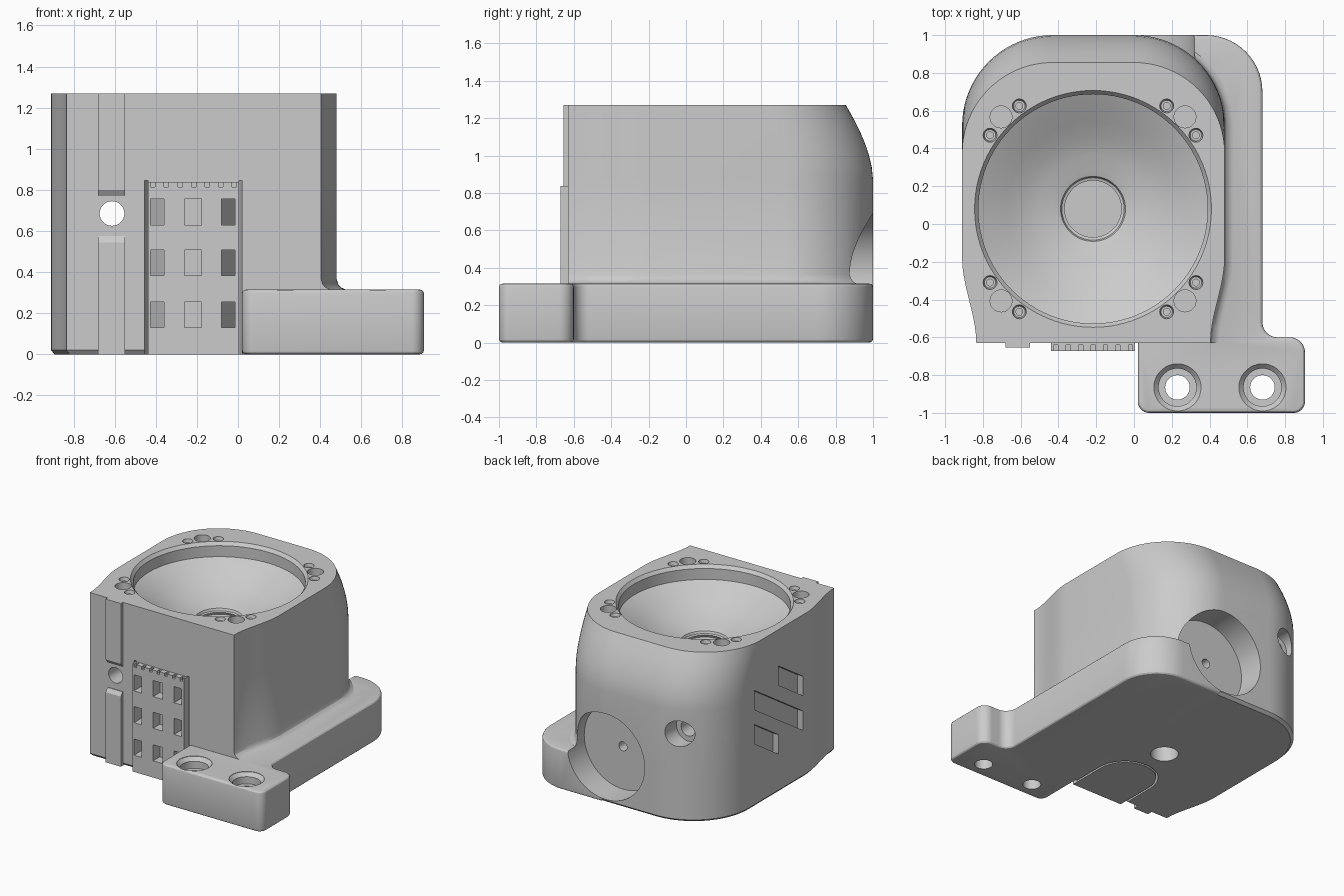
import bpy, bmesh, math
from mathutils import Vector

cube = bpy.data.objects.get("Cube")
if cube:
    bpy.data.objects.remove(cube, do_unlink=True)

grey = bpy.data.materials.new("plain grey")
grey.use_nodes = True
colour = (0.6, 0.6, 0.6, 1)
grey.diffuse_color = colour
grey.node_tree.nodes["Principled BSDF"].inputs["Base Color"].default_value = colour

HX, HY = -0.217, 0.08      # horn centre
AXES = {"x": lambda a, b, h: (h, a, b),
        "y": lambda a, b, h: (a, h, b),
        "z": lambda a, b, h: (a, b, h)}


def loft(bm, rings):
    """Skin equal-length rings of points and cap both ends."""
    loops = [[bm.verts.new(p) for p in ring] for ring in rings]
    n = len(loops[0])
    for low, high in zip(loops, loops[1:]):
        for i in range(n):
            j = (i + 1) % n
            bm.faces.new((low[i], low[j], high[j], high[i]))
    bm.faces.new(loops[0][::-1])
    bm.faces.new(loops[-1])


def prism(bm, pts, lo, hi, axis="z"):
    loft(bm, [[AXES[axis](a, b, h) for a, b in pts] for h in (lo, hi)])


def box(bm, x0, x1, y0, y1, z0, z1):
    prism(bm, [(x0, y0), (x1, y0), (x1, y1), (x0, y1)], z0, z1)


def lathe(bm, a, b, profile, axis="z", n=48):
    """Turn (radius, height) steps around an axis through (a, b)."""
    ang = [math.tau * i / n for i in range(n)]
    loft(bm, [[AXES[axis](a + r * math.cos(t), b + r * math.sin(t), h) for t in ang]
              for r, h in profile])


def rounded(corners, n=14):
    """Outline from (x, y, radius) corners."""
    out = []
    for i, (x, y, r) in enumerate(corners):
        p = Vector((x, y))
        if r == 0:
            out.append(p)
            continue
        u = (Vector(corners[i - 1][:2]) - p).normalized()
        v = (Vector(corners[(i + 1) % len(corners)][:2]) - p).normalized()
        half = u.angle(v) / 2
        t = r / math.tan(half)
        c = p + (u + v).normalized() * (r / math.sin(half))
        a, b = (p + u * t - c).normalized(), (p + v * t - c).normalized()
        out += [c + a.slerp(b, k / n) * r for k in range(n + 1)]
    return out


def make(name, bm):
    bmesh.ops.recalc_face_normals(bm, faces=bm.faces)
    me = bpy.data.meshes.new(name)
    bm.to_mesh(me)
    bm.free()
    me.materials.append(grey)
    ob = bpy.data.objects.new(name, me)
    bpy.context.scene.collection.objects.link(ob)
    return ob


def apply(ob, mod):
    bpy.context.view_layer.objects.active = ob
    bpy.ops.object.modifier_apply(modifier=mod.name)


def boolean(ob, other, operation):
    mod = ob.modifiers.new(operation, "BOOLEAN")
    mod.operation, mod.object, mod.solver = operation, other, "EXACT"
    apply(ob, mod)
    bpy.data.objects.remove(other, do_unlink=True)


# Housing: waisted front, round back corners, back leaning in at the top
side = []
for k in range(11):
    t = k / 10
    side.append((0.075 * t * t * (3 - 2 * t), -0.63 + 0.45 * t))
outline = [Vector((0.405 + d, y)) for d, y in side]
outline += rounded([(0.48, -0.18, 0), (0.48, 1, 0.48), (-0.91, 1, 0.48), (-0.91, -0.18, 0)], 20)[1:-1]
outline += [Vector((-0.835 - d, y)) for d, y in reversed(side)]


def housing_ring(z, lean, skirt, shrink):
    ring = []
    for p in outline:
        x = p.x + skirt * min(max(p.x / 0.3, 0), 1)
        y = p.y - (lean if p.y > 0.5 else 0)
        ring.append((HX + (x - HX) * (1 - shrink), HY + (y - HY) * (1 - shrink), z))
    return ring


bm = bmesh.new()
loft(bm, [housing_ring(*level) for level in (
    (0, 0, 0.045, 0.025), (0.02, 0, 0.045, 0), (0.315, 0, 0.045, 0), (0.325, 0, 0.022, 0),
    (0.34, 0, 0.008, 0), (0.365, 0, 0, 0), (0.87, 0, 0, 0), (0.94, 0.007, 0, 0),
    (1.01, 0.024, 0, 0), (1.07, 0.045, 0, 0), (1.13, 0.07, 0, 0), (1.19, 0.1, 0, 0),
    (1.27, 0.145, 0, 0))])
housing = make("speaker_housing", bm)

# Mounting flange with its foot
bm = bmesh.new()
prism(bm, rounded([(0.02, -1, 0.06), (0.905, -1, 0.06), (0.905, -0.6, 0.08), (0.68, -0.6, 0.08),
                   (0.68, 1, 0.3), (0.02, 1, 0)]), 0, 0.315)
flange = make("mounting_flange", bm)
bevel = flange.modifiers.new("edge", "BEVEL")
bevel.width, bevel.segments, bevel.limit_method, bevel.angle_limit = 0.02, 3, "ANGLE", 0.8
apply(flange, bevel)
boolean(housing, flange, "UNION")

# Front rails with sloped ends, and the connector block
bm = bmesh.new()
for z_end, z_slope, z_far in ((0, 0.545, 0.575), (1.27, 0.8, 0.77)):
    prism(bm, [(-0.6, z_end), (-0.655, z_end), (-0.655, z_slope), (-0.635, z_far), (-0.6, z_far)],
          -0.68, -0.55, "x")
box(bm, -0.44, 0.005, -0.672, -0.58, 0, 0.838)
boolean(housing, make("front_details", bm), "UNION")

# All recesses
bm = bmesh.new()
# horn mouth, bowl and threaded throat
horn = [(0.627, 1.3), (0.627, 1.27), (0.607, 1.245), (0.607, 1.16), (0.54, 1.125), (0.46, 1.078),
        (0.37, 1.028), (0.28, 0.992), (0.21, 0.975), (0.172, 0.962), (0.165, 0.945), (0.15, 0.94)]
for k in range(4):
    z = 0.92 - 0.04 * k
    horn += [(0.16, z), (0.15, z - 0.02)]
lathe(bm, HX, HY, horn + [(0.15, 0.74)], n=96)
# screw holes in the four top corners
for sx in (-1, 1):
    for sy in (-1, 1):
        lathe(bm, HX + sx * 0.487, HY + sy * 0.487, [(0.058, 1.3), (0.058, 1.19)], n=28)
        for dx, dy in ((0.39, 0.545), (0.545, 0.39)):
            lathe(bm, HX + sx * dx, HY + sy * dy,
                  [(0.037, 1.3), (0.037, 1.265), (0.03, 1.245), (0.018, 1.245), (0.018, 1.15)], n=20)
# foot bolt holes
for x in (0.23, 0.68):
    lathe(bm, x, -0.865, [(0.125, 0.4), (0.125, 0.312), (0.1, 0.285), (0.1, 0.23),
                          (0.065, 0.23), (0.065, -0.1)], n=36)
# round back pocket with screw hole
lathe(bm, -0.01, 0.36, [(0.333, 1.2), (0.333, 0.79), (0.035, 0.79), (0.035, 0.65)], "y", 64)
# through hole with a wide back bore
lathe(bm, -0.613, 0.685, [(0.1, 1.2), (0.1, 0.85), (0.06, 0.85), (0.06, -0.8)], "y", 36)
# underside hole
lathe(bm, HX, HY, [(0.1, -0.1), (0.1, 0.25)], n=32)
# slanted slots on one side
for y0, y1, top in ((-0.14, 0.16, 0.79), (-0.14, 0.46, 0.52), (0.16, 0.46, 0.45)):
    rise = (y1 - y0) * 0.65
    prism(bm, [(y0, top - 0.15), (y1, top + rise - 0.15), (y1, top + rise), (y0, top)],
          -1, -0.86, "x")


# arched gap around the connector block
def arch(r):
    return [(HX + r * math.cos(math.pi * k / 20), -0.36 + r * math.sin(math.pi * k / 20))
            for k in range(21)]


outer, inner = arch(0.237), arch(0.222)
prism(bm, [(outer[0][0], -0.7)] + outer + [(outer[-1][0], -0.7), (inner[-1][0], -0.7)]
      + inner[::-1] + [(inner[0][0], -0.7)], -0.05, 0.845)
# connector windows with floors falling away at the sides, and top teeth
for z in (0.13, 0.383, 0.63):
    for x, w, left, right in ((-0.425, 0.065, -0.45, -0.57), (-0.26, 0.082, -0.59, -0.59),
                              (-0.08, 0.065, -0.57, -0.45)):
        prism(bm, [(x, -0.75), (x + w, -0.75), (x + w, right), (x, left)], z, z + 0.125)
for k in range(7):
    x = -0.425 + 0.066 * k
    box(bm, x, x + 0.022, -0.75, -0.64, 0.815, 0.9)
boolean(housing, make("cutters", bm), "DIFFERENCE")

bpy.ops.object.select_all(action="DESELECT")
housing.select_set(True)
bpy.context.view_layer.objects.active = housing
bpy.ops.object.shade_smooth_by_angle(angle=math.radians(25))
